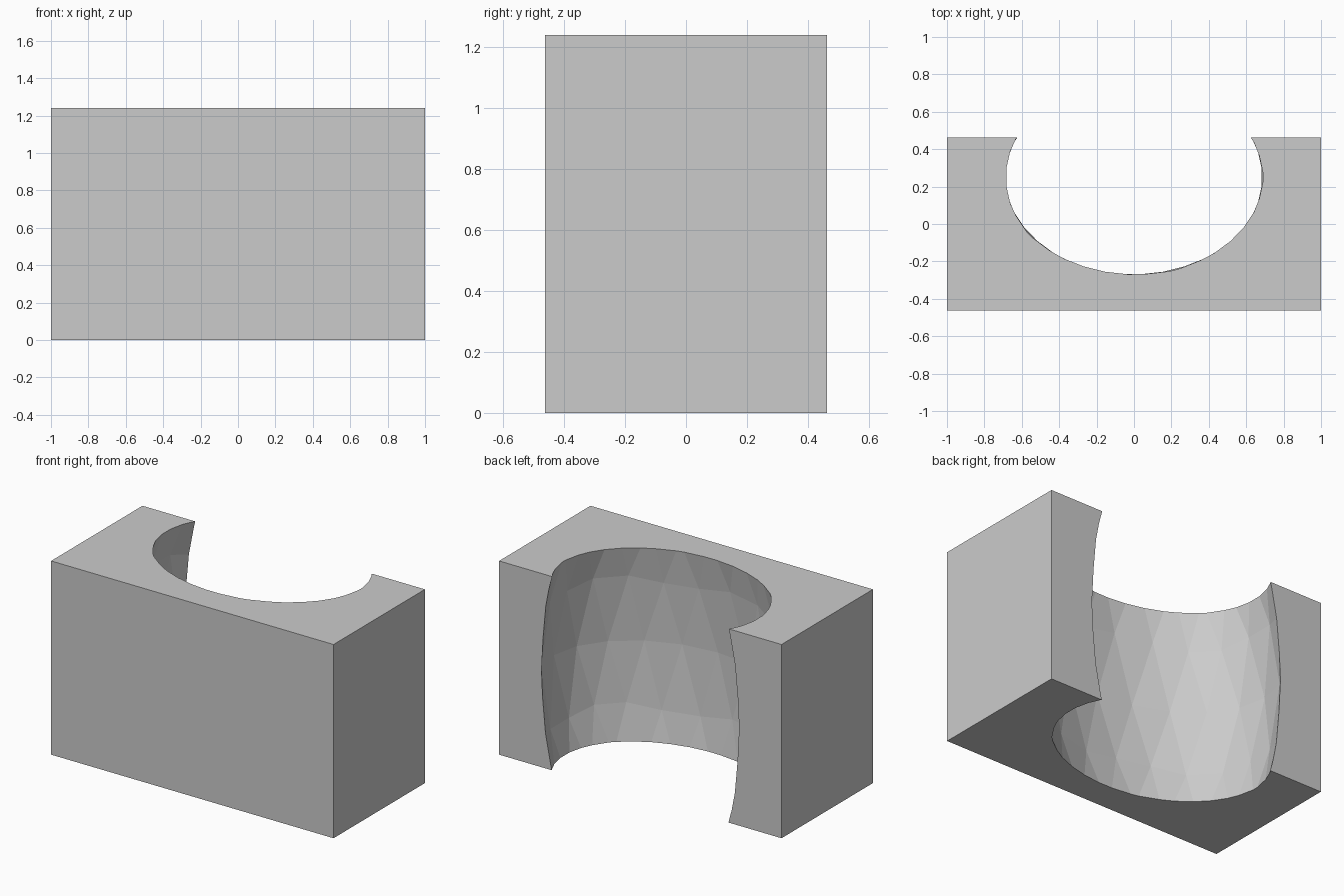
import bpy

if "Cube" in bpy.data.objects:
    bpy.data.objects.remove(bpy.data.objects["Cube"])

# solid block
bpy.ops.mesh.primitive_cube_add(size=1, location=(0, 0, 0.62))
block = bpy.context.object
block.name = "block"
block.scale = (2, 0.924, 1.24)
bpy.ops.object.transform_apply(location=False, rotation=False, scale=True)

# faceted ellipsoid that scoops out the alcove
bpy.ops.mesh.primitive_ico_sphere_add(subdivisions=3, radius=1, location=(0, 0.25, 0.62))
scoop = bpy.context.object
scoop.name = "alcove_cutter"
scoop.scale = (0.76, 0.575, 1.54)
bpy.ops.object.transform_apply(location=False, rotation=False, scale=True)

# carve the alcove through the top, bottom and back
cut = block.modifiers.new("alcove", 'BOOLEAN')
cut.operation = 'DIFFERENCE'
cut.solver = 'EXACT'
cut.object = scoop
bpy.context.view_layer.objects.active = block
bpy.ops.object.modifier_apply(modifier="alcove")
bpy.data.objects.remove(scoop)
